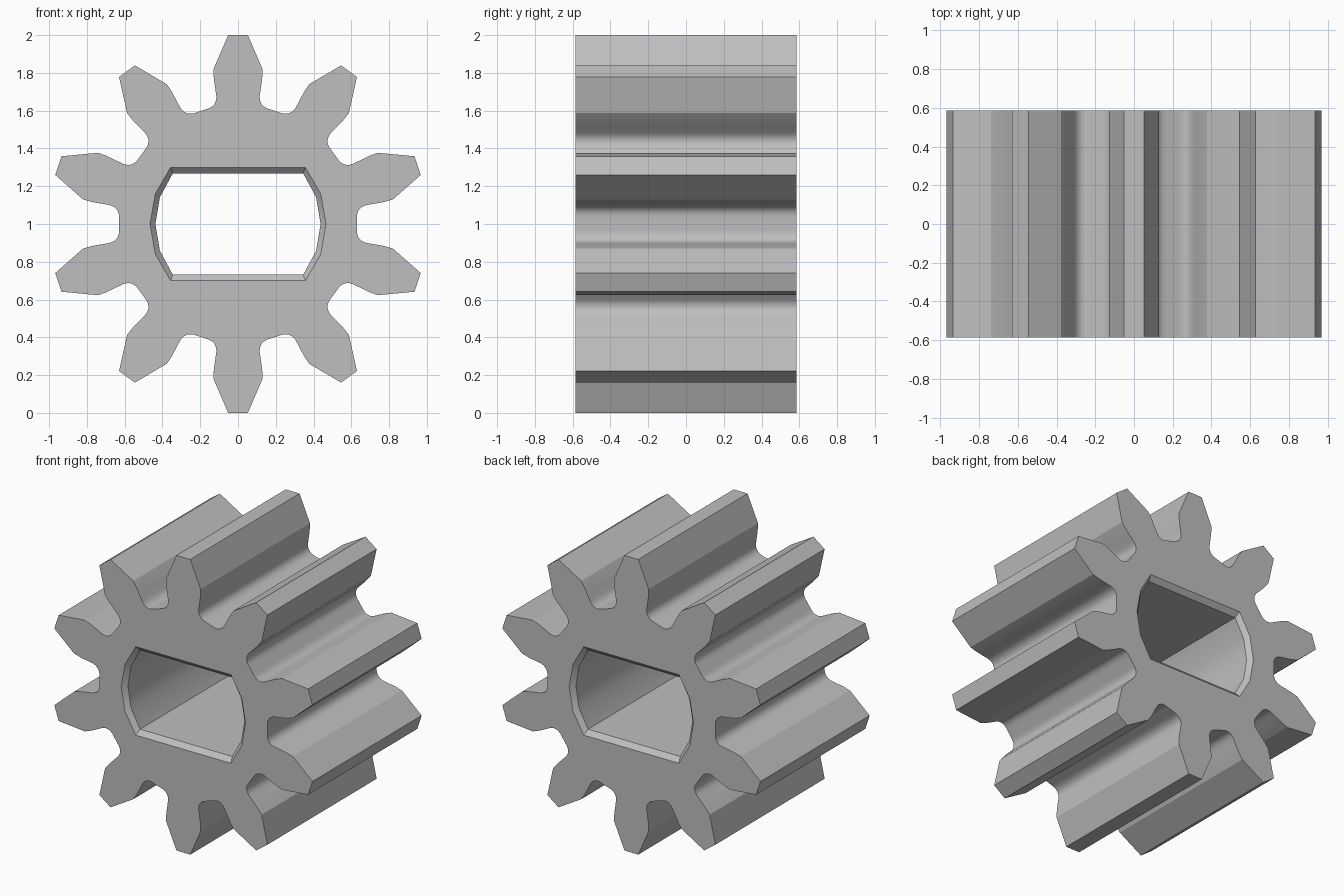
import bpy, bmesh
from math import sin, cos, pi, asin
from mathutils import Vector

TEETH = 10
HALF = 0.585       # half the gear length
CHAMFER = 0.03     # depth of the bore chamfer

old = bpy.data.objects.get("Cube")
if old:
    bpy.data.objects.remove(old, do_unlink=True)

grey = bpy.data.materials.new("plain grey")
grey.use_nodes = True
colour = (0.52, 0.52, 0.52, 1)
grey.diffuse_color = colour
grey.node_tree.nodes["Principled BSDF"].inputs["Base Color"].default_value = colour


def bezier(a, b, c, steps):
    a, b, c = Vector(a), Vector(b), Vector(c)
    ts = [i / steps for i in range(steps + 1)]
    return [a * (1 - t) ** 2 + b * 2 * t * (1 - t) + c * t * t for t in ts]


def tooth_outline():
    """Toothed outer contour, each tooth mirrored about its own axis."""
    # half tooth: tip, shoulder, flank, root fillet (half width, radius)
    half = [Vector(p) for p in ((0.052, 1.0), (0.13, 0.82), (0.128, 0.77), (0.121, 0.72))]
    half += bezier((0.115, 0.68), (0.11, 0.622), (0.17, 0.607), 8)
    tooth = [Vector((-p.x, p.y)) for p in reversed(half)] + half
    points = []
    for i in range(TEETH):
        a = 2 * pi * i / TEETH
        points += [(p.x * cos(a) + p.y * sin(a), p.y * cos(a) - p.x * sin(a)) for p in tooth]
    return points


def bore_outline(radius, flat):
    """Round bore cut by two flats, with four facets on each side."""
    limit = asin(flat / radius)
    angles = [limit * k / 2 for k in range(-2, 3)]
    return [(radius * cos(a + turn), radius * sin(a + turn)) for turn in (0, pi) for a in angles]


bm = bmesh.new()


def ring(points, y):
    verts = [bm.verts.new((x, y, z + 1)) for x, z in points]
    return verts


def bridge(a, b):
    n = len(a)
    for i in range(n):
        j = (i + 1) % n
        bm.faces.new((a[i], a[j], b[j], b[i]))


# Toothed outside
outline = tooth_outline()
outer = [ring(outline, y) for y in (-HALF, HALF)]
bridge(*outer)

# Bore with a chamfer at both ends
wide, narrow = bore_outline(0.466, 0.30), bore_outline(0.437, 0.268)
bore = [ring(wide, -HALF), ring(narrow, -HALF + CHAMFER),
        ring(narrow, HALF - CHAMFER), ring(wide, HALF)]
for a, b in zip(bore, bore[1:]):
    bridge(a, b)

# Flat end faces between the teeth and the bore
for loops in ((outer[0], bore[0]), (outer[1], bore[3])):
    edges = [bm.edges.get((v[i - 1], v[i])) for v in loops for i in range(len(v))]
    bmesh.ops.triangle_fill(bm, edges=edges, use_beauty=True, normal=(0, 1, 0))

bmesh.ops.recalc_face_normals(bm, faces=bm.faces)
mesh = bpy.data.meshes.new("pinion_gear")
bm.to_mesh(mesh)
bm.free()
mesh.materials.append(grey)
gear = bpy.data.objects.new("pinion_gear", mesh)
bpy.context.collection.objects.link(gear)

bpy.ops.object.select_all(action="DESELECT")
gear.select_set(True)
bpy.context.view_layer.objects.active = gear
bpy.ops.object.shade_smooth_by_angle(angle=0.38)
